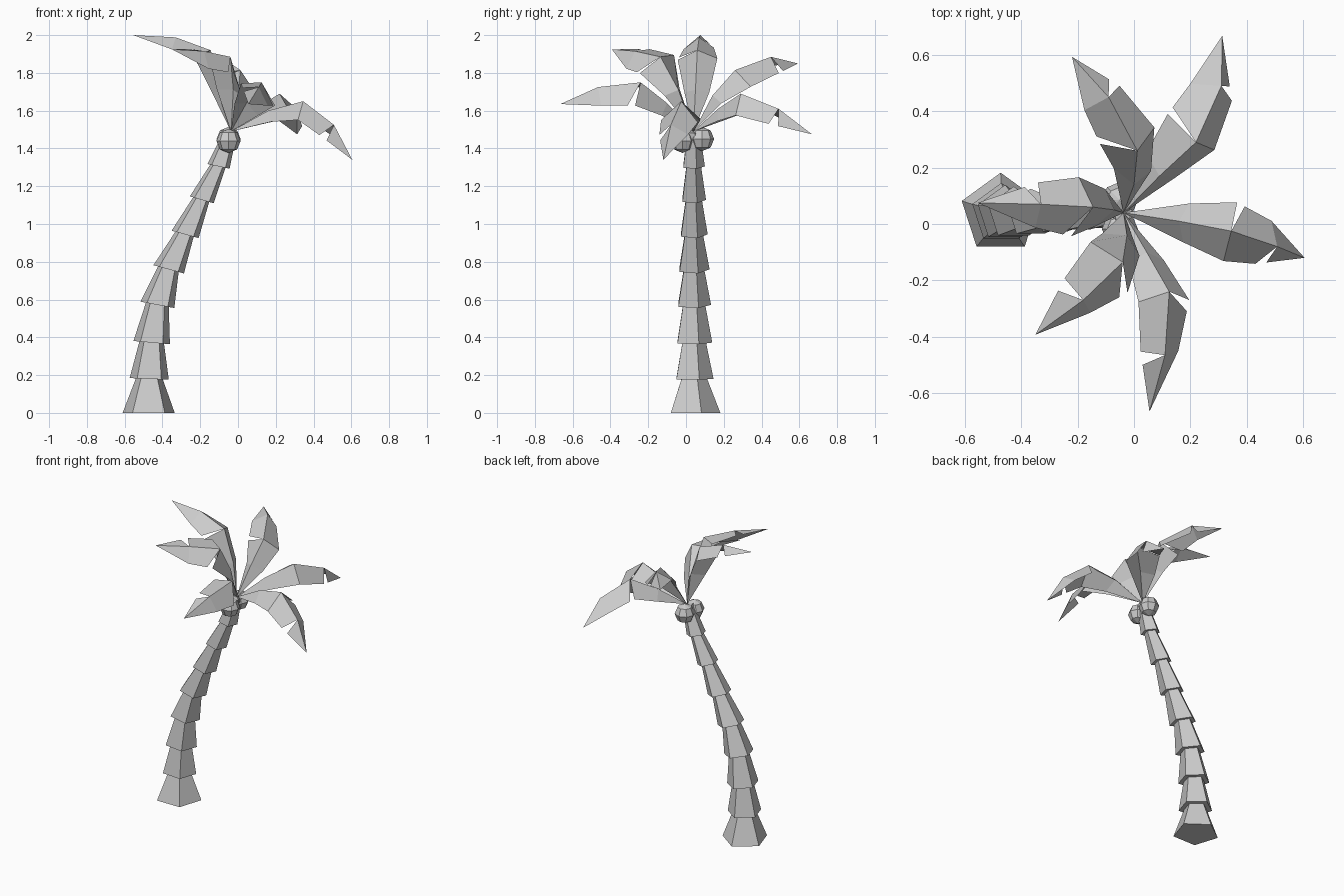
import bpy, bmesh, math
from mathutils import Vector, Matrix

cube = bpy.data.objects.get("Cube")
if cube:
    bpy.data.objects.remove(cube, do_unlink=True)

grey = bpy.data.materials.new("light_grey")
grey.use_nodes = True
tone = (0.6, 0.6, 0.6, 1)
grey.diffuse_color = tone
grey.node_tree.nodes["Principled BSDF"].inputs["Base Color"].default_value = tone


def finish(name, bm, solid=True):
    if solid:
        bmesh.ops.recalc_face_normals(bm, faces=bm.faces)
    mesh = bpy.data.meshes.new(name)
    bm.to_mesh(mesh)
    bm.free()
    mesh.materials.append(grey)
    obj = bpy.data.objects.new(name, mesh)
    bpy.context.collection.objects.link(obj)
    return obj


# Trunk: stacked five-sided tapering sections, (x, z, bottom radius) each
AXIS_Y = 0.037
JOINTS = [(-.473, 0, .145), (-.47, .18, .109), (-.457, .372, .102), (-.427, .572, .096),
          (-.367, .76, .088), (-.28, .945, .078), (-.192, 1.128, .069), (-.103, 1.305, .063),
          (-.04, 1.48, .055)]


def pentagon(bm, x, z, radius, tilt):
    turn = Matrix.Rotation(tilt, 3, 'Y')
    ring = []
    for k in range(5):
        a = math.pi / 2 + k * math.tau / 5
        spoke = turn @ Vector((math.cos(a), math.sin(a), 0)) * radius
        ring.append(bm.verts.new(Vector((x, AXIS_Y, z)) + spoke))
    return ring


bm = bmesh.new()
for (x, z, r), (x2, z2, r2) in zip(JOINTS, JOINTS[1:]):
    lean = 0.6 * math.atan2(x2 - x, z2 - z)
    low = pentagon(bm, x, z, r, lean if z > 0 else 0)
    high = pentagon(bm, x2, z2 + .008, r2 * .66, lean)
    for k in range(5):
        n = (k + 1) % 5
        bm.faces.new((low[k], low[n], high[n], high[k]))
    bm.faces.new(low[::-1])
    bm.faces.new(high)
finish("trunk", bm)

# Coconuts: two faceted balls under the crown
for name, y, z in (("front_coconut", -.018, 1.44), ("back_coconut", .085, 1.45)):
    bm = bmesh.new()
    bmesh.ops.create_uvsphere(bm, u_segments=8, v_segments=4, radius=.064,
                              matrix=Matrix.Translation((-.05, y, z)))
    finish(name, bm)

# Fronds: folded blades hanging from a ridge, torn once on each side
HEART = Vector((-.037, .04, 1.49))
SWELL = (0, .65, 1, .76, 0)     # width along the ridge
TEAR = .22


def frond(name, left, right, ridge):
    """left and right are (wing width, droop in degrees)"""
    ridge = [HEART] + [Vector(p) for p in ridge]
    last = len(ridge) - 1
    steps = [(b - a).normalized() for a, b in zip(ridge, ridge[1:])]
    bm = bmesh.new()
    spine = [bm.verts.new(p) for p in ridge]
    for sign, (width, droop), torn in ((1, left, 2), (-1, right, 3)):
        reach = width * math.cos(math.radians(droop)) * sign
        drop = width * math.sin(math.radians(droop))
        edge = []
        for i, p in enumerate(ridge):
            along = (steps[max(i - 1, 0)] * 2 + steps[min(i, last - 1)]).normalized()
            side = Vector((0, 0, 1)).cross(along).normalized()
            up = along.cross(side)
            edge.append(p + (side * reach - up * drop) * SWELL[i])
        ends = [spine[0]] + [bm.verts.new(p) for p in edge[1:last]] + [spine[last]]
        for i in range(last):
            start = ends[i]
            if i == torn:
                start = bm.verts.new(edge[i].lerp(edge[i + 1], TEAR))
            face = []
            for v in (spine[i], spine[i + 1], ends[i + 1], start):
                if v not in face:
                    face.append(v)
            bm.faces.new(face[::-sign])
    finish(name, bm, solid=False)


frond("left_frond", (.14, 42), (.148, 42),
      [(.16, .01, 1.60), (.345, -.025, 1.65), (.508, -.08, 1.525), (.605, -.12, 1.34)])
frond("back_left_frond", (.16, 28), (.135, 60),
      [(.09, .17, 1.61), (.22, .29, 1.69), (.31, .49, 1.61), (.313, .667, 1.475)])
frond("back_frond", (.145, 28), (.135, 58),
      [(.0, .14, 1.68), (.012, .26, 1.815), (-.09, .45, 1.885), (-.22, .593, 1.85)])
frond("right_frond", (.14, 38), (.125, 36),
      [(-.07, .05, 1.71), (-.145, .06, 1.92), (-.33, .07, 1.988), (-.555, .075, 2.0)])
frond("front_right_frond", (.14, 62), (.135, -6),
      [(-.025, -.04, 1.71), (-.04, -.135, 1.885), (-.18, -.27, 1.915), (-.35, -.393, 1.925)])
frond("front_frond", (.145, 66), (.115, 3),
      [(.045, -.1, 1.64), (.125, -.24, 1.75), (.11, -.465, 1.725), (.055, -.665, 1.635)])
